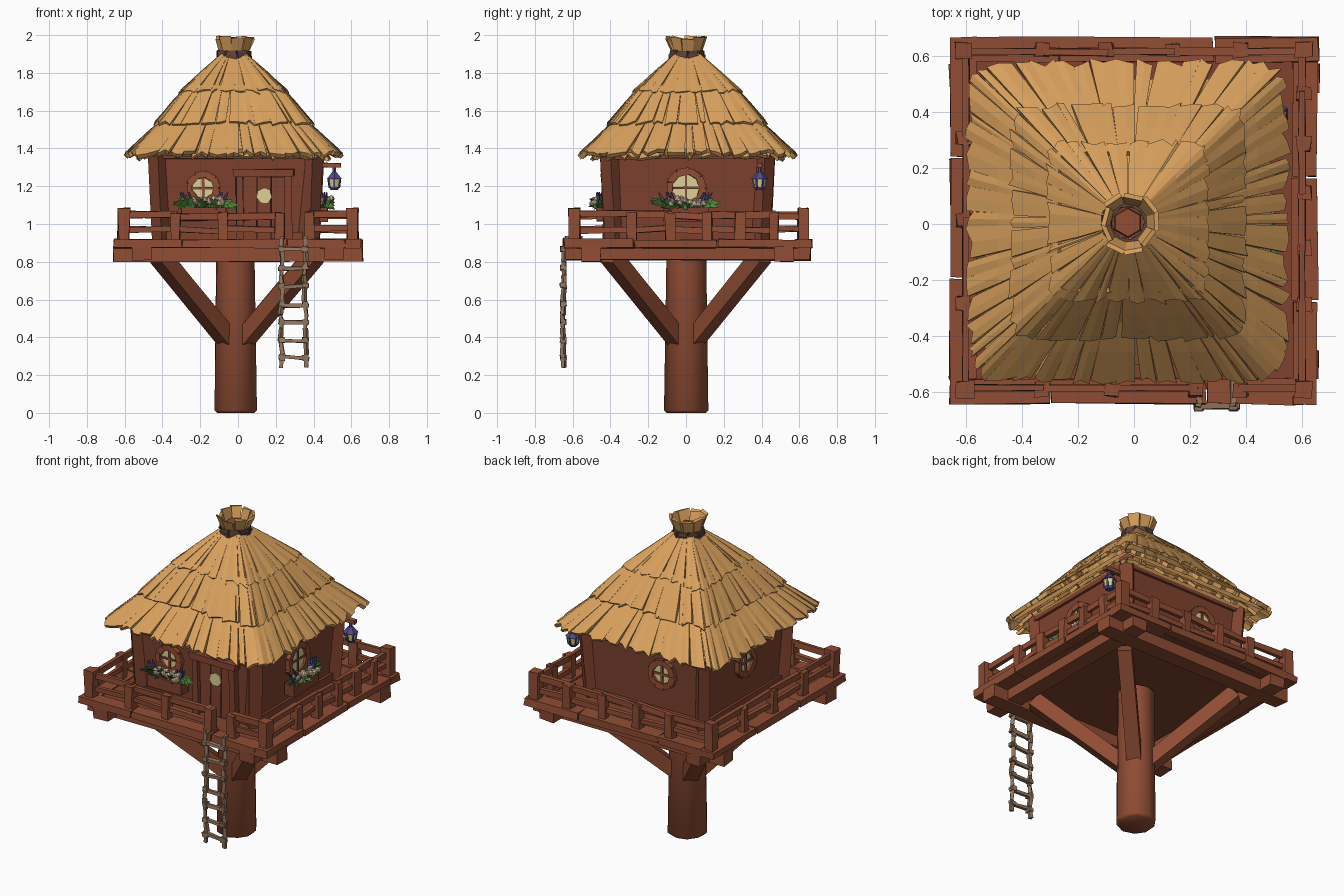
import bpy, bmesh, math, random
from mathutils import Vector, Matrix

if "Cube" in bpy.data.objects:
    bpy.data.objects.remove(bpy.data.objects["Cube"])
random.seed(7)
R = random.uniform
I = Matrix.Identity(4)

def mat(name, r, g, b):
    m = bpy.data.materials.new(name)
    m.diffuse_color = [((c / 255 + .055) / 1.055) ** 2.4 for c in (r, g, b)] + [1]
    m.use_nodes = True
    m.node_tree.nodes["Principled BSDF"].inputs["Base Color"].default_value = m.diffuse_color
    return m

WOOD = mat("red_brown_wood", 144, 77, 52)
WALL = mat("dark_wall_wood", 128, 66, 46)
THATCH = mat("straw", 216, 160, 93)
TIE = mat("dark_binding", 96, 68, 60)
ROPE = mat("grey_brown_rope", 148, 120, 97)
GLASS = mat("pale_glass", 222, 208, 150)
LEAF = mat("leaf_green", 78, 130, 58)
CREAM = mat("cream_blossom", 240, 212, 180)
VIOLET = mat("violet_metal", 82, 74, 132)

def done(bm, name, *mats):
    me = bpy.data.meshes.new(name)
    bm.to_mesh(me)
    bm.free()
    ob = bpy.data.objects.new(name, me)
    for m in mats:
        me.materials.append(m)
    bpy.context.collection.objects.link(ob)
    return ob

def paint(verts, mi):
    for f in {f for v in verts for f in v.link_faces}:
        f.material_index = mi

def box(bm, loc, size, M=I, jit=.004, mi=0):
    T = M @ Matrix.Translation(loc) @ Matrix.Diagonal((*size, 1))
    vs = bmesh.ops.create_cube(bm, size=1, matrix=T)["verts"]
    for v in vs:
        v.co += Vector((R(-jit, jit), R(-jit, jit), R(-jit, jit)))
    paint(vs, mi)
    return vs

def beam(bm, a, b, w, h, M=I, jit=.003):
    a, b = Vector(a), Vector(b)
    T = Matrix.Translation((a + b) / 2) @ (b - a).to_track_quat('Z', 'Y').to_matrix().to_4x4()
    return box(bm, (0, 0, 0), (w, h, (b - a).length), M @ T, jit)

def cone(bm, loc, r1, r2, h, n, M=I, mi=0):
    vs = bmesh.ops.create_cone(bm, cap_ends=True, segments=n, radius1=r1, radius2=r2, depth=h,
                               matrix=M @ Matrix.Translation(loc))["verts"]
    paint(vs, mi)
    return vs

def side(k, c=(-.01, .01)):
    # local frame of side k: x along the side, -y outward (front, right, back, left)
    return Matrix.Translation((*c, 0)) @ Matrix.Rotation(k * math.pi / 2, 4, 'Z')

# trunk
bm = bmesh.new()
for v in cone(bm, (-.01, .005, .43), .117, .106, .86, 10):
    v.co += Vector((R(-.005, .005), R(-.005, .005), 0))
bmesh.ops.bevel(bm, geom=[e for e in bm.edges if all(v.co.z < .1 for v in e.verts)],
                offset=.014, segments=1, affect='EDGES')
bpy.context.view_layer.objects.active = trunk = done(bm, "trunk", WOOD)
trunk.select_set(True)
bpy.ops.object.shade_smooth_by_angle(angle=math.radians(50))

# diagonal braces
bm = bmesh.new()
for sx in (-1, 1):
    for sy in (-1, 1):
        beam(bm, (sx * .045 - .01, sy * .045, .39), (sx * .41 - .005, sy * .40, .83), .085, .085)
done(bm, "braces", WOOD)

# under-deck beams, deck and border planks
bm = bmesh.new()
for s in (-1, 1):
    box(bm, (0, .01 + s * .51, .84), (1.32, .1, .08))
    box(bm, (s * .51, .01, .845), (.1, 1.3, .075))
done(bm, "deck_beams", WOOD)
bm = bmesh.new()
box(bm, (0, .01, .89), (1.2, 1.2, .035), jit=0)
done(bm, "deck", WALL)
bm = bmesh.new()
for k in range(4):
    cuts = [-.66, R(-.3, -.15), R(.1, .3), .57]
    for a, b in zip(cuts, cuts[1:]):
        box(bm, ((a + b) / 2, -.61, .896), (b - a - .006, .09, .044), side(k, (0, .012)), .005)
done(bm, "deck_border", WOOD)

# railing with a gap for the ladder
bm = bmesh.new()
for k, us in enumerate(([-.605, -.33, -.08, .22, .38], [-.605, -.3, -.1, .1, .27, .45],
                        [-.605, -.38, -.135, .1, .33], [-.605, -.29, 0, .3])):
    M = side(k, (0, .015))
    for i, u in enumerate(us):
        w, top = (.06, 1.085) if i == 0 else (.05, 1.06)
        box(bm, (u, -.607, (.9 + top) / 2), (w, w, top - .9), M, .006)
        if k == 0 and u == .22:
            continue
        e = (us + [.605])[i + 1]
        for z, h in ((1.045, .036), (.97, .03)):
            beam(bm, (u - .01, -.6, z + R(-.01, .01)), (e + .01, -.6, z + R(-.01, .01)), .024, h, M)
done(bm, "railing", WOOD)

# house walls, leaning slightly outward
bm = bmesh.new()
for v in box(bm, (-.01, .01, 1.16), (.79, .79, .5), jit=0):
    if v.co.z > 1.2:
        v.co.x = -.01 + (v.co.x + .01) * 1.07
        v.co.y = .01 + (v.co.y - .01) * 1.07
done(bm, "walls", WALL)
bm = bmesh.new()
for k in range(4):
    beam(bm, (-.39, -.385, .9), (-.415, -.41, 1.42), .075, .075, side(k), .006)
    box(bm, (0, -.40, .935), (.78, .03, .05), side(k))
    box(bm, (0, -.42, 1.365), (.82, .03, .04), side(k))
done(bm, "wall_frame", WALL)

# door with frame and small round pane
F = side(0)
out = Matrix.Rotation(math.pi / 2, 4, 'X')
bm = bmesh.new()
for u in (.02, .275):
    box(bm, (u, -.425, 1.09), (.04, .05, .36), F, .006)
box(bm, (.145, -.435, 1.272), (.32, .06, .04), F, .006)
done(bm, "door_frame", WALL)
bm = bmesh.new()
for i in range(3):
    box(bm, (.075 + i * .073, -.412, 1.085), (.07, .03, .33), F, .002)
done(bm, "door", WALL)
bm = bmesh.new()
cone(bm, (0, 0, 0), .042, .042, .008, 7, F @ Matrix.Translation((.148, -.431, 1.15)) @ out)
done(bm, "door_pane", GLASS)

# round windows: side, offset along side, radius
for name, k, u, r in (("front", 0, -.175, .075), ("right", 1, -.01, .092),
                      ("back", 2, .13, .078), ("left", 3, -.02, .078)):
    W = side(k) @ Matrix.Translation((u, -.418, 1.19))
    bm = bmesh.new()
    cone(bm, (0, 0, 0), r, r, .009, 12, W @ out)
    done(bm, name + "_window_glass", GLASS)
    bm = bmesh.new()
    n = 9
    for i in range(n):
        a, b = (2 * math.pi * (i + j) / n for j in (-.03, 1.03))
        beam(bm, (r * math.cos(a), -.006, r * math.sin(a)), (r * math.cos(b), -.006, r * math.sin(b)),
             .028, .036, W, .003)
    box(bm, (0, -.006, 0), (.012, .014, 2 * r), W, .002)
    box(bm, (0, -.006, 0), (2 * r, .014, .012), W, .002)
    done(bm, name + "_window_frame", WOOD)

# flower boxes below the front and right windows
for name, k, u in (("front", 0, -.17), ("right", 1, -.01)):
    W = side(k) @ Matrix.Translation((u, -.45, 1.05))
    bm = bmesh.new()
    box(bm, (0, 0, 0), (.24, .07, .07), W)
    done(bm, name + "_planter", WALL)
    bm = bmesh.new()
    for i in range(75):
        p = Vector((R(-.11, .11), R(-.03, .02), .035))
        d = Vector((p.x * .5 + R(-.05, .05), R(-.055, .01), R(-.012, .055)))
        s = Vector((-d.z, 0, d.x)).normalized() * .014 + Vector((0, .006, 0))
        q = [p, p + d * .5 + s + Vector((0, 0, .014)), p + d, p + d * .5 - s + Vector((0, 0, .014))]
        bm.faces.new([bm.verts.new(W @ v) for v in q])
    for i in range(20):
        loc = Matrix.Translation((R(-.1, .1), R(-.055, 0), R(.05, .085)))
        vs = bmesh.ops.create_icosphere(bm, subdivisions=1, radius=R(.013, .02), matrix=W @ loc)["verts"]
        paint(vs, 1)
    for i in range(9):
        x = (-1) ** i * R(.07, .13)
        T = W @ Matrix.Translation((x, R(-.035, .01), .085)) @ Matrix.Rotation(x * 4, 4, 'Y')
        cone(bm, (0, 0, 0), .014, .003, .07, 5, T, 2)
    done(bm, name + "_flowers", LEAF, CREAM, VIOLET)

# thatch: jagged straw round a square pyramid, with notches between the tufts
def rim(s, half, z):
    k, f = int(s) % 4, (s % 1) * 2 - 1
    h = half * (1 - .05 * f ** 6)
    return side(k, (-.022, .008)) @ Vector((f * h, -h, z))

def thatch(name, hb, zb, ht, zt, n, rag, thick=.02):
    bm = bmesh.new()
    at = lambda s, e, lift=0: bm.verts.new(rim(s, hb + (ht - hb) * e, zb + (zt - zb) * e + lift))
    cuts = [k + (i + (R(-.35, .35) if i else 0)) / n for k in range(4) for i in range(n)] + [4]
    # each cut is a shared edge or a notch that opens downwards
    for a, b in zip(cuts, cuts[1:]):
        b -= 1e-5
        g0, g1 = (R(0, .2) / n if random.random() < .4 else 0 for _ in range(2))
        up = R(0, .006)
        row = [at(a + g0, R(-rag, rag), up), at((a + b) / 2, R(-rag, rag) * .8, up + R(0, .008)),
               at(b - g1, R(-rag, rag), up)]
        mid = [at(a + g0 * .4, .5, .003), at((a + b) / 2, .5, .003 + R(0, .006)), at(b - g1 * .4, .5, .003)]
        top = [at(s, 1) for s in (a, (a + b) / 2, b)]
        for lo, hi in ((row, mid), (mid, top)):
            for j in (0, 1):
                bm.faces.new((lo[j], lo[j + 1], hi[j + 1], hi[j]))
    for k in range(4):
        bm.faces.new([at(k, .15, -.008), at(k + .99999, .15, -.008), at(k + .99999, 1, -.008), at(k, 1, -.008)])
    bmesh.ops.remove_doubles(bm, verts=bm.verts, dist=.0006)
    ob = done(bm, name, THATCH)
    m = ob.modifiers.new("thickness", 'SOLIDIFY')
    m.thickness, m.offset = thick, -1

thatch("eave_underlay", .50, 1.36, .33, 1.55, 12, .1)
thatch("lower_thatch", .568, 1.375, .36, 1.575, 15, .08, .025)
thatch("middle_thatch", .418, 1.535, .25, 1.735, 11, .07)
thatch("upper_thatch", .285, 1.70, .07, 1.90, 8, .06)

# roof tip: pole, binding and flared straw bundle
bm = bmesh.new()
cone(bm, (-.022, .005, 1.89), .055, .05, .1, 6)
done(bm, "roof_pole", WOOD)
bm = bmesh.new()
for z, r in ((1.882, .082), (1.905, .077)):
    for i in range(9):
        a, b = (2 * math.pi * (i + j) / 9 for j in (0, 1.05))
        beam(bm, (-.022 + r * math.cos(a), .005 + r * math.sin(a), z),
             (-.022 + r * math.cos(b), .005 + r * math.sin(b), z), .032, .026)
done(bm, "roof_binding", TIE)
bm = bmesh.new()
for i in range(9):
    T = Matrix.Translation((-.022, .005, 0)) @ Matrix.Rotation(2 * math.pi * i / 9 + R(-.1, .1), 4, 'Z')
    r, z = R(.082, .105), R(1.97, 1.995)
    for v in box(bm, (0, 0, 0), (2, 2, 2), I, 0):
        x, y, up = v.co
        v.co = T @ (Vector((r + x * .008, y * .034, z + y * R(-.008, .005))) if up > 0
                    else Vector((.062 + x * .008, y * .024, 1.89)))
done(bm, "straw_bundle", THATCH)

# hanging lantern on its arm
bm = bmesh.new()
beam(bm, (.40, .39, 1.312), (.545, .39, 1.312), .026, .022)
done(bm, "lantern_arm", WOOD)
bm = bmesh.new()
L = Matrix.Translation((.51, .39, 0))
cone(bm, (0, 0, 1.257), .045, .014, .035, 6, L)
cone(bm, (0, 0, 1.29), .01, .01, .035, 6, L)
cone(bm, (0, 0, 1.187), .022, .032, .016, 6, L)
for i in range(6):
    a = i * math.pi / 3
    x, y = math.sin(a), math.cos(a)
    beam(bm, (x * .029, y * .029, 1.19), (x * .037, y * .037, 1.245), .008, .008, L, 0)
done(bm, "lantern_frame", VIOLET)
bm = bmesh.new()
cone(bm, (0, 0, 1.217), .028, .036, .05, 6, L)
done(bm, "lantern_glass", GLASS)

# rope ladder hanging from the front edge
bm = bmesh.new()
for x in (.232, .355):
    pts = [(x, -.55, .925), (x, -.64, .925)]
    pts += [(x + R(-.008, .008), -.648 + R(-.006, .006), .87 - i * .07) for i in range(10)]
    for a, b in zip(pts, pts[1:]):
        beam(bm, a, b, .02, .02)
for i in range(7):
    z = .29 + i * .096
    beam(bm, (.215, -.65, z + R(-.012, .012)), (.375, -.65, z + R(-.012, .012)), .019, .019)
    for x in (.232, .355):
        box(bm, (x, -.65, z), (.03, .032, .028), jit=.004)
done(bm, "rope_ladder", ROPE)
